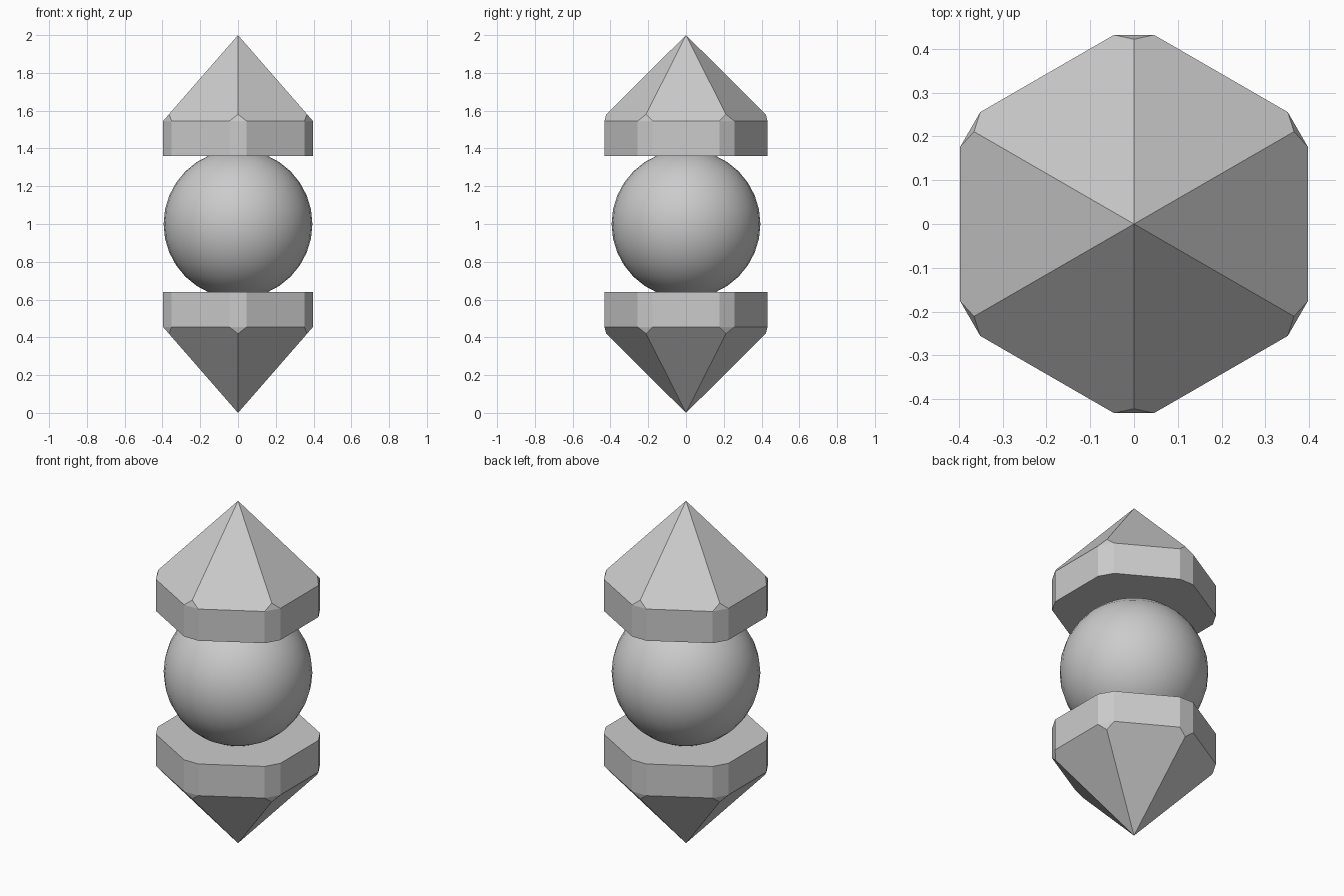
import bpy, bmesh, math
from mathutils import Matrix, Vector

if "Cube" in bpy.data.objects:
    bpy.data.objects.remove(bpy.data.objects["Cube"])

FLAT = 0.397                            # centre to flat side
CORNER = FLAT / math.cos(math.pi / 6)   # centre to unbevelled corner
CUT = 0.432                             # centre to bevelled corner
HALF = (CORNER - CUT) * math.sqrt(3)    # half width of a corner bevel
BASE, EAVE, APEX = 0.36, 0.545, 1.0     # heights above the middle (z = 1)
TIP = 0.422                             # where the bevel ends on a ridge


def crystal_cap():
    bm = bmesh.new()
    apex = bm.verts.new((0, 0, APEX))
    low, high, tips = [], [], []
    tip_z = APEX - (APEX - EAVE) * TIP / CORNER
    for i in range(6):
        turn = Matrix.Rotation(math.radians(60 * i), 3, 'Z')
        for x in (HALF, -HALF):
            low.append(bm.verts.new(turn @ Vector((x, CUT, BASE))))
            high.append(bm.verts.new(turn @ Vector((x, CUT, EAVE))))
        tips.append(bm.verts.new(turn @ Vector((0, TIP, tip_z))))
    # band, corner facets and pyramid sides
    for i in range(12):
        j = (i + 1) % 12
        bm.faces.new((low[i], low[j], high[j], high[i]))
    for i in range(6):
        a, b, c = high[2 * i], high[2 * i + 1], high[(2 * i + 2) % 12]
        bm.faces.new((a, b, tips[i]))
        bm.faces.new((apex, tips[i], b, c, tips[(i + 1) % 6]))
    bm.faces.new(low[::-1])
    bmesh.ops.recalc_face_normals(bm, faces=bm.faces)
    mesh = bpy.data.meshes.new("crystal_caps")
    bm.to_mesh(mesh)
    bm.free()
    ob = bpy.data.objects.new("crystal_caps", mesh)
    bpy.context.collection.objects.link(ob)
    ob.location.z = 1
    return ob


# top and bottom caps, mirrored about the middle
caps = crystal_cap()
mirror = caps.modifiers.new("mirror", 'MIRROR')
mirror.use_axis = (False, False, True)
mirror.use_mirror_merge = False

# smooth ball between the caps
bpy.ops.mesh.primitive_uv_sphere_add(segments=32, ring_count=16, radius=0.394, location=(0, 0, 1))
ball = bpy.context.object
ball.name = "centre_ball"
bpy.ops.object.shade_smooth()
